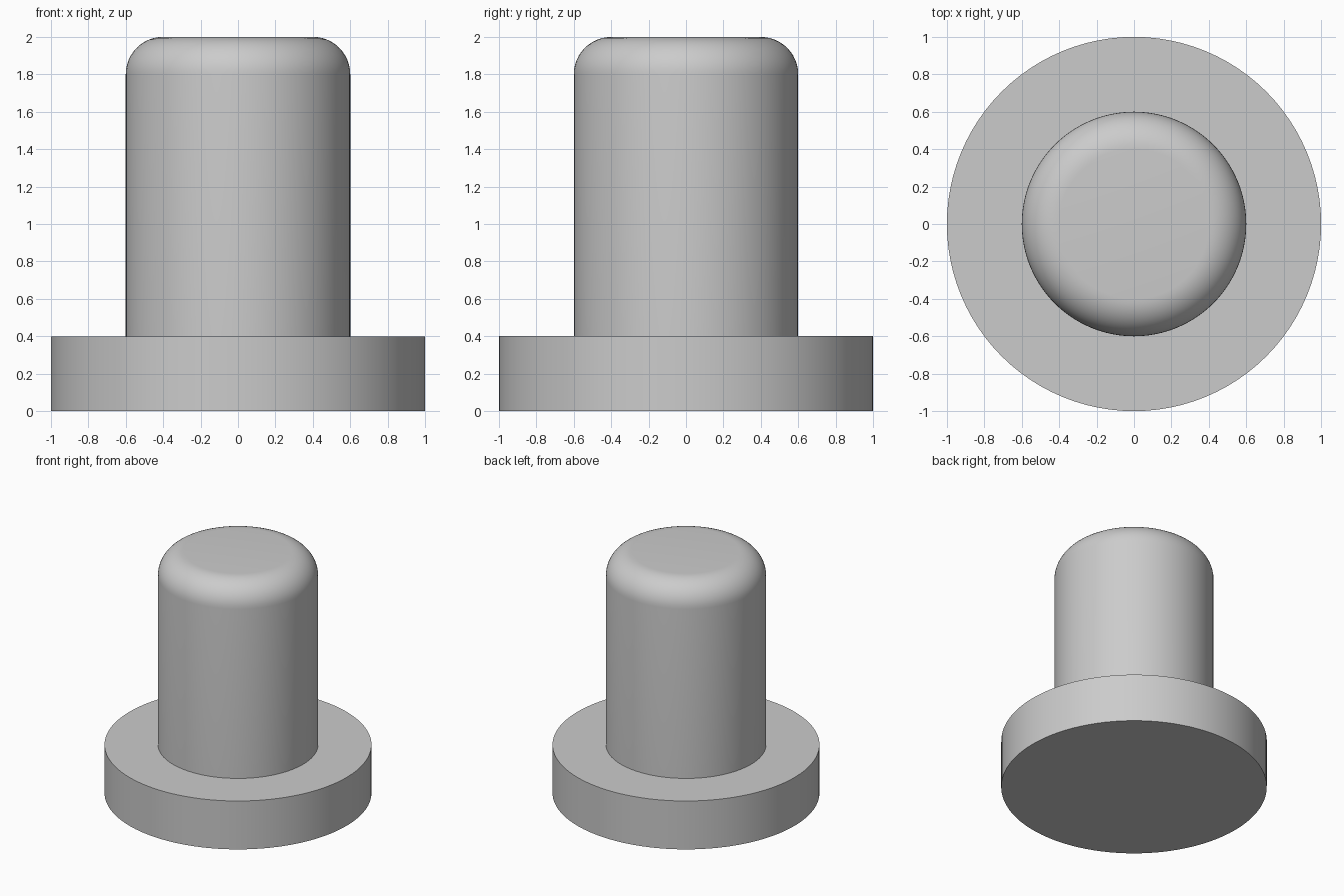
import bpy, bmesh, math

cube = bpy.data.objects.get("Cube")
if cube:
    bpy.data.objects.remove(cube, do_unlink=True)

SEGMENTS = 96
FLANGE_RADIUS, FLANGE_TOP = 1.0, 0.4
SHAFT_RADIUS, HEIGHT, FILLET = 0.6, 2.0, 0.2
FILLET_STEPS = 12

# Plain grey
grey = bpy.data.materials.new("light grey")
grey.use_nodes = True
color = (0.6, 0.6, 0.6, 1)
grey.diffuse_color = color
grey.node_tree.nodes["Principled BSDF"].inputs["Base Color"].default_value = color

# Half profile: flange, shaft, rounded shoulder
profile = [(FLANGE_RADIUS, 0), (FLANGE_RADIUS, FLANGE_TOP), (SHAFT_RADIUS, FLANGE_TOP)]
for i in range(FILLET_STEPS + 1):
    a = math.pi / 2 * i / FILLET_STEPS
    profile.append((SHAFT_RADIUS - FILLET + FILLET * math.cos(a),
                    HEIGHT - FILLET + FILLET * math.sin(a)))

# Revolve the profile into rings, then cap both ends
bm = bmesh.new()
rings = []
for r, z in profile:
    angles = [2 * math.pi * k / SEGMENTS for k in range(SEGMENTS)]
    rings.append([bm.verts.new((r * math.cos(a), r * math.sin(a), z)) for a in angles])
for low, high in zip(rings, rings[1:]):
    for k in range(SEGMENTS):
        n = (k + 1) % SEGMENTS
        bm.faces.new((low[k], low[n], high[n], high[k]))
bm.faces.new(rings[0][::-1])
bm.faces.new(rings[-1])

mesh = bpy.data.meshes.new("flanged_pin")
bm.to_mesh(mesh)
bm.free()
mesh.materials.append(grey)
pin = bpy.data.objects.new("flanged_pin", mesh)
bpy.context.collection.objects.link(pin)

# Smooth curves, crisp edges
bpy.ops.object.select_all(action='DESELECT')
pin.select_set(True)
bpy.context.view_layer.objects.active = pin
bpy.ops.object.shade_smooth_by_angle(angle=math.radians(30))
